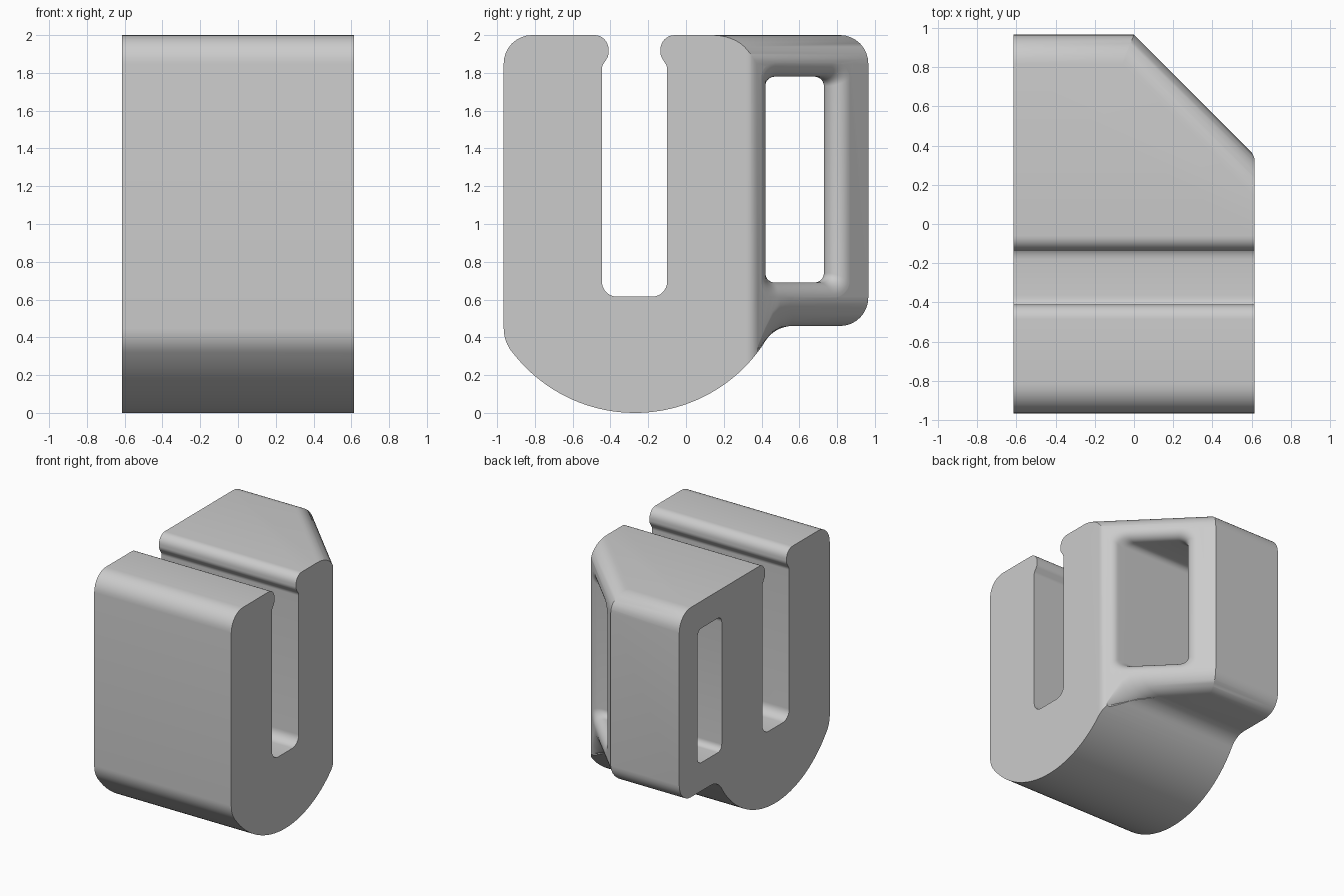
import bpy, bmesh, math
from mathutils import Vector

cube = bpy.data.objects.get("Cube")
if cube:
    bpy.data.objects.remove(cube, do_unlink=True)

HALF_W, BACK = 0.615, 0.965   # half width, back limit
CHAMFER = BACK                # slanted wall lies on x + y = CHAMFER
ROUND = 0.15                  # outer edge radius
ROOT2 = math.sqrt(2)


def rounded(corners, steps=8):
    """Outline from (a, b, radius) corners; radius 0 keeps the point."""
    out = []
    for i, (a, b, r) in enumerate(corners):
        p = Vector((a, b))
        if r == 0:
            out.append(p)
            continue
        u = (Vector(corners[i - 1][:2]) - p).normalized()
        v = (Vector(corners[(i + 1) % len(corners)][:2]) - p).normalized()
        half = u.angle(v) / 2
        centre = p + (u + v).normalized() * (r / math.sin(half))
        t = r / math.tan(half)
        start, end = p + u * t - centre, p + v * t - centre
        sweep = start.angle(end)
        for k in range(steps + 1):
            f = k / steps
            out.append(centre + (start * math.sin((1 - f) * sweep)
                                 + end * math.sin(f * sweep)) / math.sin(sweep))
    return out


def loft(name, sections):
    """Closed solid through a row of matching sections."""
    bm = bmesh.new()
    rings = [[bm.verts.new(p) for p in s] for s in sections]
    n = len(rings[0])
    for lo, hi in zip(rings, rings[1:]):
        for i in range(n):
            j = (i + 1) % n
            bm.faces.new((lo[i], lo[j], hi[j], hi[i]))
    bm.faces.new(rings[0][::-1])
    bm.faces.new(rings[-1])
    bmesh.ops.recalc_face_normals(bm, faces=bm.faces)
    mesh = bpy.data.meshes.new(name)
    bm.to_mesh(mesh)
    bm.free()
    obj = bpy.data.objects.new(name, mesh)
    bpy.context.collection.objects.link(obj)
    return obj


def combine(target, cutter, operation):
    cutter.hide_render = True
    mod = target.modifiers.new(cutter.name, 'BOOLEAN')
    mod.operation, mod.solver, mod.object = operation, 'EXACT', cutter
    bpy.context.view_layer.objects.active = target
    bpy.ops.object.modifier_apply(modifier=mod.name)
    bpy.data.objects.remove(cutter, do_unlink=True)


# Side profile: curved belly, slotted top with rounded lips, rear tab
BELLY_Y, BELLY_R = -0.27, 0.817
first, last = math.asin(0.67 / BELLY_R), math.asin(-0.63 / BELLY_R)
belly = []
for k in range(41):
    a = first + (last - first) * k / 40
    belly.append((BELLY_Y + BELLY_R * math.sin(a), BELLY_R * (1 - math.cos(a)), 0))
profile = rounded(belly + [
    (-BACK, 0.376, 0.2), (-BACK, 2, ROUND),
    (-0.41, 2, 0.075), (-0.41, 1.89, 0.06), (-0.445, 1.835, 0.05),
    (-0.445, 0.615, 0.08), (-0.10, 0.615, 0.08),
    (-0.10, 1.835, 0.05), (-0.135, 1.89, 0.06), (-0.135, 2, 0.075),
    (BACK, 2, ROUND), (BACK, 0.46, ROUND), (0.472, 0.46, 0.17)])
body = loft("clip_body", [[(x, p.x, p.y) for p in profile]
                          for x in (-HALF_W, HALF_W)])

# Plan outline with one slanted back corner
plan = rounded([(-1, -1.2, 0), (HALF_W, -1.2, 0),
                (HALF_W, CHAMFER - HALF_W, 0.08),
                (CHAMFER - 1.2, 1.2, 0), (-1, 1.2, 0)])
combine(body, loft("plan_limit", [[(p.x, p.y, z) for p in plan]
                                  for z in (-0.1, 2.1)]), 'INTERSECT')


# Rounded upper and lower edges of the slanted wall
def edge_section(y, z, r, up):
    x = CHAMFER - y
    pts = [(x + 0.06, z - 0.06 * up), (x + 0.06, z + r * up)]
    for k in range(11):
        t = math.pi / 2 * k / 10
        pts.append((x - ROOT2 * r * (1 - math.cos(t)), z + up * r * (1 - math.sin(t))))
    pts.append((x - ROOT2 * r, z - 0.06 * up))
    return [(a, y, b) for a, b in pts]


combine(body, loft("upper_round", [edge_section(y, 2, ROUND, -1)
                                   for y in (0.05, 1.1)]), 'DIFFERENCE')
lower = [(0.38, 0.335, 0.02), (0.42, 0.385, 0.07), (0.46, 0.43, 0.11),
         (0.50, 0.452, 0.14), (0.56, 0.46, ROUND), (1.1, 0.46, ROUND)]
combine(body, loft("lower_round", [edge_section(y, z, r, 1)
                                   for y, z, r in lower]), 'DIFFERENCE')

# Strap window through the tab, with a rounded rim on the slanted wall
Y0, Y1, Z0, Z1, RIM = 0.42, 0.73, 0.69, 1.78, 0.08


def window_section(deg, x=None, lift=0.0):
    a, q = math.radians(deg), math.pi / 4
    depth = RIM * (1 - math.cos(a)) - lift
    grow = RIM * (1 - math.sin(min(a, math.pi / 2)))
    left = Y0 - RIM + RIM * math.sin(min(q + a, math.pi / 2))
    right = Y1 + RIM + RIM * math.sin(q - a)
    c = 0.05 + grow * 0.5
    pts = rounded([(left, Z0 - grow, c), (right, Z0 - grow, c),
                   (right, Z1 + grow, c), (left, Z1 + grow, c)])
    return [(CHAMFER - ROOT2 * depth - p.x if x is None else x, p.x, p.y)
            for p in pts]


rows = [window_section(0, lift=0.05)]
rows += [window_section(d) for d in range(0, 136, 9)]
rows.append(window_section(135, x=-1))
combine(body, loft("strap_window", rows), 'DIFFERENCE')

# Colour and shading
grey = bpy.data.materials.new("light grey")
grey.use_nodes = True
colour = (0.6, 0.6, 0.6, 1)
grey.diffuse_color = colour
grey.node_tree.nodes["Principled BSDF"].inputs["Base Color"].default_value = colour
body.data.materials.clear()
body.data.materials.append(grey)
bpy.ops.object.select_all(action='DESELECT')
body.select_set(True)
bpy.context.view_layer.objects.active = body
bpy.ops.object.shade_smooth_by_angle(angle=math.radians(30))
